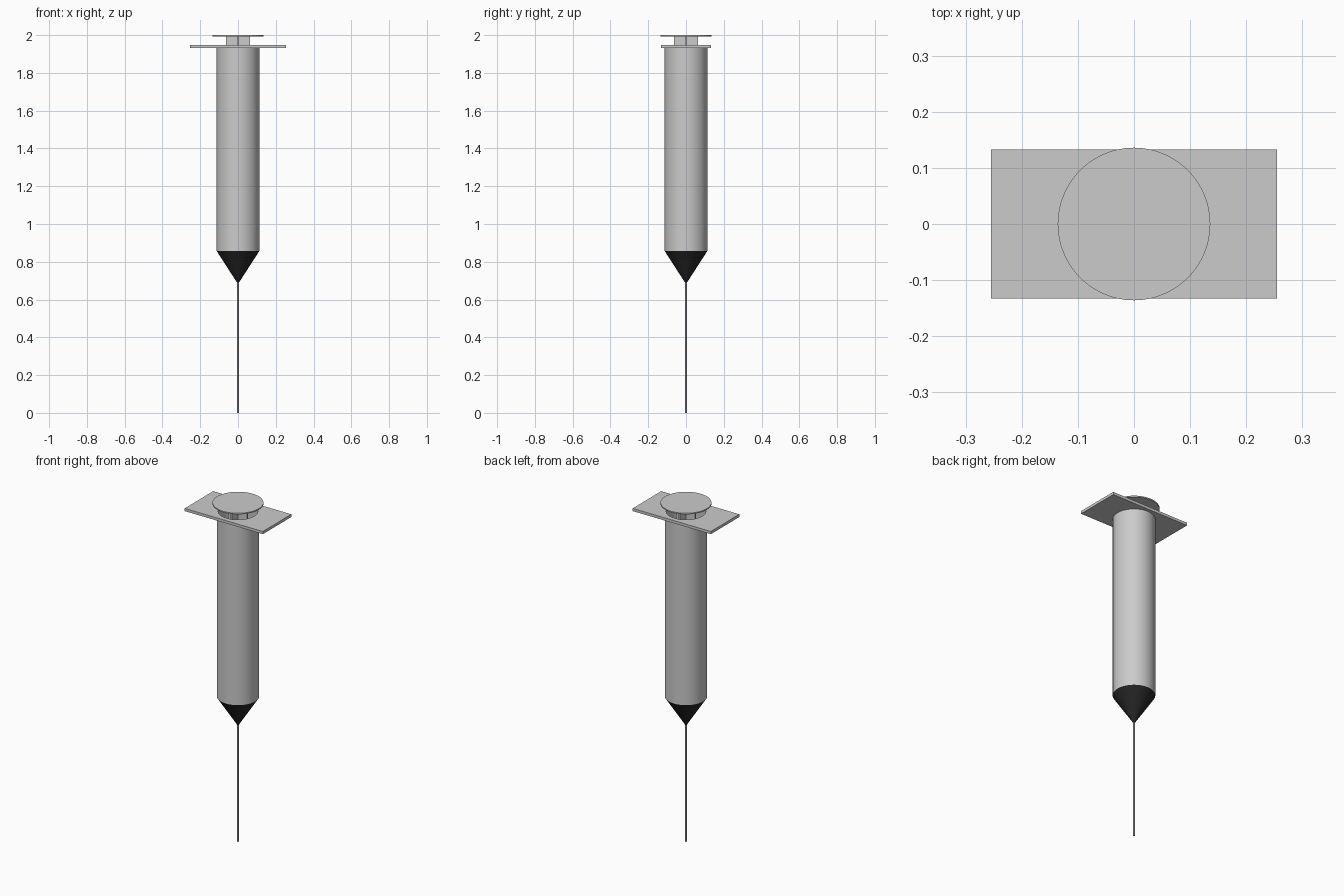
import bpy, bmesh, math

if "Cube" in bpy.data.objects:
    bpy.data.objects.remove(bpy.data.objects["Cube"])

SEG = 64
dark = bpy.data.materials.new("dark_rubber")
dark.diffuse_color = (0.02, 0.02, 0.02, 1)
dark.use_nodes = True
dark.node_tree.nodes["Principled BSDF"].inputs["Base Color"].default_value = dark.diffuse_color


def finish(name, bm, mat=None, smooth=True):
    bmesh.ops.recalc_face_normals(bm, faces=bm.faces)
    me = bpy.data.meshes.new(name)
    bm.to_mesh(me)
    bm.free()
    ob = bpy.data.objects.new(name, me)
    bpy.context.collection.objects.link(ob)
    if mat:
        me.materials.append(mat)
    if smooth:
        bpy.ops.object.select_all(action='DESELECT')
        ob.select_set(True)
        bpy.context.view_layer.objects.active = ob
        bpy.ops.object.shade_smooth_by_angle(angle=math.radians(30))
    return ob


def lathe(name, profile, mat=None, seg=SEG):
    """Spin an (r, z) profile around the z axis."""
    bm = bmesh.new()
    vs = [bm.verts.new((r, 0, z)) for r, z in profile]
    es = [bm.edges.new(p) for p in zip(vs, vs[1:])]
    bmesh.ops.spin(bm, geom=vs + es, cent=(0, 0, 0), axis=(0, 0, 1),
                   angle=math.tau, steps=seg, use_merge=True)
    bmesh.ops.remove_doubles(bm, verts=bm.verts, dist=1e-5)
    return finish(name, bm, mat)


def box(name, x, y, z0, z1):
    bm = bmesh.new()
    bmesh.ops.create_cube(bm, size=1)
    for v in bm.verts:
        v.co = (v.co.x * 2 * x, v.co.y * 2 * y, z0 + (v.co.z + 0.5) * (z1 - z0))
    return finish(name, bm, smooth=False)


# hollow barrel
R, RI = 0.113, 0.106
lathe("barrel", [(R, 0.857), (R, 1.932), (RI, 1.932), (RI, 0.857), (R, 0.857)])

# finger flange: rectangular plate with a round hole
bm = bmesh.new()
rect = [(-0.255, -0.133), (0.255, -0.133), (0.255, 0.133), (-0.255, 0.133)]
circle = [(RI * math.cos(math.tau * i / SEG), RI * math.sin(math.tau * i / SEG))
          for i in range(SEG)]
edges = []
for loop in (rect, circle):
    vs = [bm.verts.new((x, y, 1.932)) for x, y in loop]
    edges += [bm.edges.new((a, b)) for a, b in zip(vs, vs[1:] + vs[:1])]
bmesh.ops.triangle_fill(bm, edges=edges, use_beauty=True)
top = bmesh.ops.extrude_face_region(bm, geom=bm.faces[:])["geom"]
bmesh.ops.translate(bm, vec=(0, 0, 0.016),
                    verts=[g for g in top if isinstance(g, bmesh.types.BMVert)])
finish("finger_flange", bm)

# plunger: crossed ribs, thumb disc and rubber seal
box("plunger_rib_x", 0.063, 0.004, 0.92, 1.994)
box("plunger_rib_y", 0.004, 0.063, 0.92, 1.994)
lathe("thumb_disc", [(0, 1.993), (0.136, 1.993), (0.136, 2.0), (0, 2.0)])
lathe("plunger_seal", [(0, 0.87), (0.105, 0.87), (0.105, 0.92), (0, 0.92)], dark)

# dark cone tip and needle
lathe("cone_tip", [(0, 0.857), (R, 0.857), (0.004, 0.688), (0, 0.688)], dark)
lathe("needle", [(0, 0), (0.005, 0), (0.005, 0.70), (0, 0.70)], seg=16)
